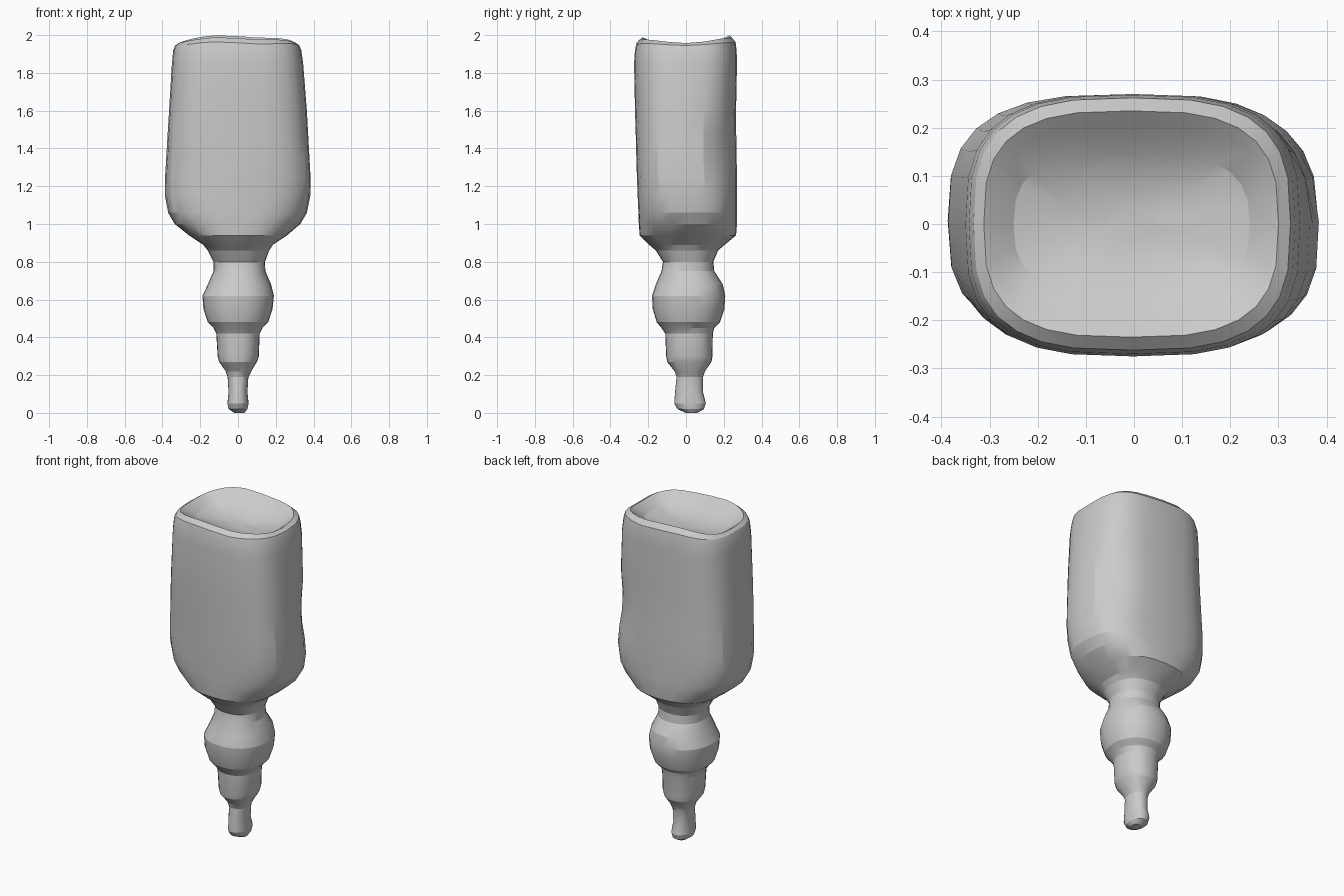
import bpy, bmesh, math

SIDES = 28

grey = bpy.data.materials.new("light grey")
grey.diffuse_color = (0.6, 0.6, 0.6, 1)


def ring_points(z, x0, x1, y0, y1, n, shape=None):
    """Superellipse cross-section between the given x and y limits."""
    pts = []
    for i in range(SIDES):
        a = 2 * math.pi * i / SIDES
        c, s = math.cos(a), math.sin(a)
        u = math.copysign(abs(c) ** (2 / n), c)
        v = math.copysign(abs(s) ** (2 / n), s)
        p = [(x0 + x1) / 2 + u * (x1 - x0) / 2, (y0 + y1) / 2 + v * (y1 - y0) / 2, z]
        pts.append(shape(p, v) if shape else p)
    return pts


def loft(name, rings, cap_start, cap_end):
    bm = bmesh.new()
    loops = [[bm.verts.new(p) for p in r] for r in rings]
    for a, b in zip(loops, loops[1:]):
        for i in range(SIDES):
            j = (i + 1) % SIDES
            bm.faces.new((a[i], a[j], b[j], b[i]))
    if cap_start:
        bm.faces.new(loops[0][::-1])
    if cap_end:
        bm.faces.new(loops[-1])
    mesh = bpy.data.meshes.new(name)
    bm.to_mesh(mesh)
    bm.free()
    mesh.materials.append(grey)
    ob = bpy.data.objects.new(name, mesh)
    bpy.context.collection.objects.link(ob)
    ob.select_set(True)
    bpy.context.view_layer.objects.active = ob
    bpy.ops.object.shade_smooth_by_angle(angle=math.radians(18))
    ob.select_set(False)


def dent(p, v):
    """Shallow dents on the back right and front left corners."""
    for cx, cy, cz, r, d in ((0.32, 0.2, 1.38, 0.15, 0.035), (-0.27, -0.24, 1.25, 0.14, 0.015)):
        q = ((p[0] - cx) / r) ** 2 + ((p[1] - cy) / r) ** 2 + ((p[2] - cz) / (1.5 * r)) ** 2
        k = d * math.exp(-q * 1.5)
        m = math.hypot(cx, cy)
        p[0] -= k * cx / m
        p[1] -= k * cy / m
    return p


def wavy(amount):
    """Lift the rim at the front and, a little more, at the back."""
    def f(p, v):
        p[2] += amount * v * v * (1 if v > 0 else 0.7) + 0.006 * math.sin(-p[0] * 14) * abs(v)
        return p
    return f


# Turned stem: tip, collar, bulb, neck
stem = [
    (0.0, -0.02, 0.035, 0.0, 0.06), (0.02, -0.05, 0.05, -0.045, 0.095),
    (0.05, -0.056, 0.056, -0.062, 0.105), (0.11, -0.05, 0.05, -0.058, 0.09),
    (0.19, -0.055, 0.055, -0.05, 0.09), (0.22, -0.065, 0.07, -0.06, 0.1),
    (0.27, -0.10, 0.10, -0.10, 0.135), (0.30, -0.108, 0.11, -0.105, 0.14),
    (0.42, -0.115, 0.115, -0.11, 0.142), (0.45, -0.13, 0.13, -0.13, 0.15),
    (0.48, -0.16, 0.16, -0.155, 0.18), (0.55, -0.183, 0.183, -0.176, 0.203),
    (0.62, -0.188, 0.19, -0.18, 0.208), (0.68, -0.16, 0.175, -0.16, 0.195),
    (0.75, -0.13, 0.145, -0.13, 0.15), (0.80, -0.13, 0.143, -0.122, 0.145),
    (0.86, -0.16, 0.165, -0.16, 0.17),
]
loft("turned_stem", [ring_points(*r, 2.2) for r in stem], True, False)

# Flattened body with rounded shoulders
body = [
    (0.86, -0.16, 0.165, -0.16, 0.17, 2.2), (0.89, -0.185, 0.185, -0.195, 0.205, 2.3),
    (0.94, -0.26, 0.26, -0.245, 0.265, 2.5), (1.0, -0.335, 0.33, -0.25, 0.27, 2.6),
    (1.06, -0.37, 0.365, -0.252, 0.27, 2.8), (1.15, -0.387, 0.383, -0.256, 0.27, 2.9),
    (1.25, -0.386, 0.385, -0.26, 0.27, 3), (1.35, -0.38, 0.38, -0.263, 0.268, 3),
    (1.47, -0.373, 0.373, -0.266, 0.266, 3), (1.6, -0.365, 0.365, -0.27, 0.265, 3),
    (1.85, -0.35, 0.345, -0.275, 0.27, 3), (1.92, -0.343, 0.335, -0.27, 0.268, 3),
]
rings = [ring_points(*r, dent) for r in body]

# Uneven rim and the sunken dish in the top
rim = [
    (1.945, -0.333, 0.325, -0.262, 0.262, 3, 0.02), (1.958, -0.312, 0.3, -0.235, 0.235, 3, 0.036),
    (1.945, -0.29, 0.278, -0.205, 0.205, 3, 0.025), (1.915, -0.25, 0.24, -0.15, 0.15, 2.8, 0.01),
    (1.895, -0.16, 0.15, -0.08, 0.08, 2.5, 0), (1.89, -0.06, 0.05, -0.03, 0.03, 2, 0),
]
rings += [ring_points(*r[:6], wavy(r[6])) for r in rim]
loft("hollow_top_body", rings, False, True)
